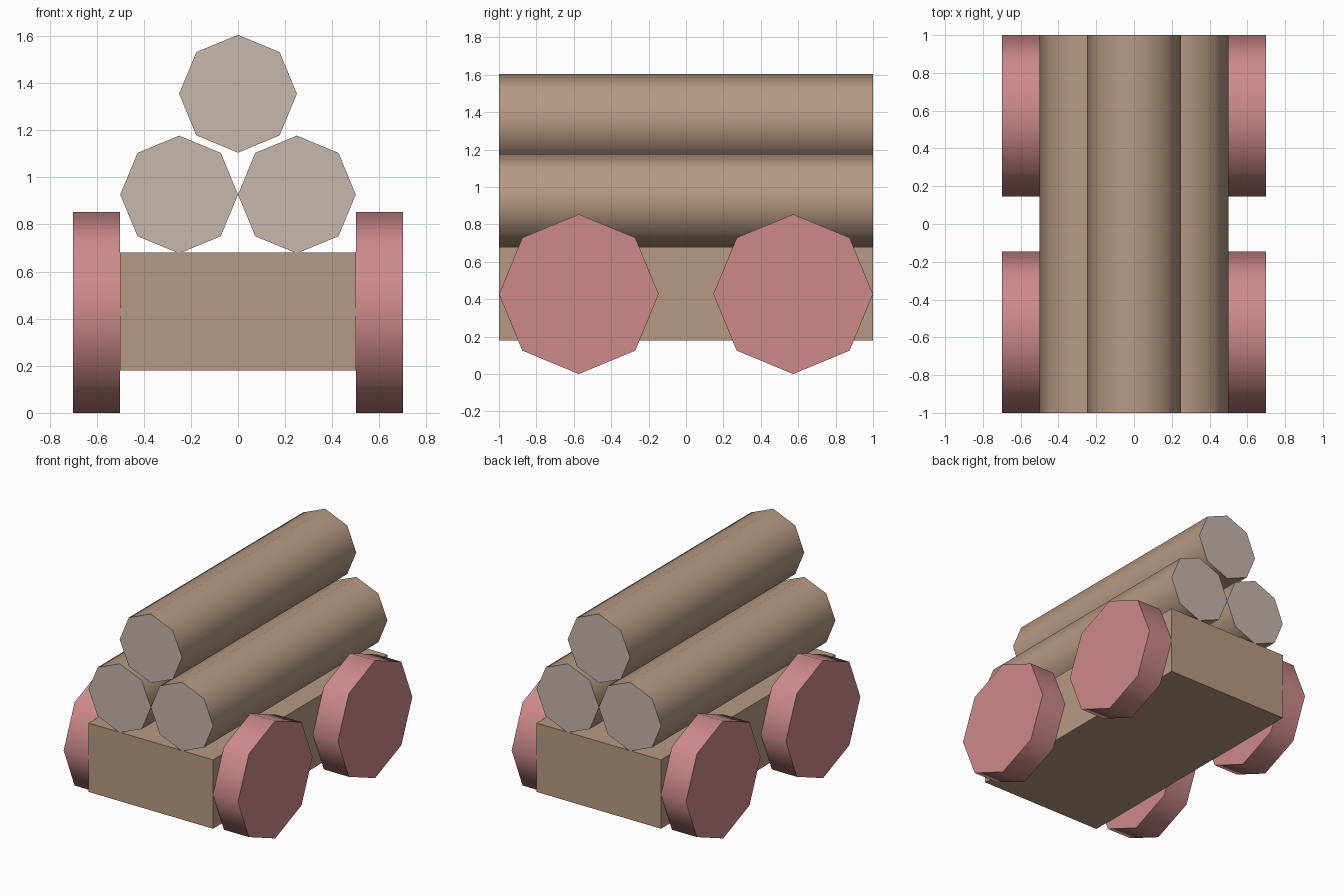
import bpy
from math import radians

cube = bpy.data.objects.get("Cube")
if cube:
    bpy.data.objects.remove(cube, do_unlink=True)


def material(name, rgb):
    mat = bpy.data.materials.new(name)
    mat.use_nodes = True
    mat.diffuse_color = (*rgb, 1)
    mat.node_tree.nodes["Principled BSDF"].inputs["Base Color"].default_value = (*rgb, 1)
    return mat


bark = material("brown wood", (0.468, 0.323, 0.227))
cut_wood = material("pale cut wood", (0.565, 0.474, 0.413))
wheel_red = material("dusty red", (0.610, 0.254, 0.254))


def octagon_cylinder(name, radius, depth, location, rotation, side, cap):
    """Eight-sided cylinder with smooth sides and flat ends."""
    bpy.ops.mesh.primitive_cylinder_add(vertices=8, radius=radius, depth=depth,
                                        location=location, rotation=rotation)
    obj = bpy.context.object
    obj.name = name
    obj.data.materials.append(side)
    obj.data.materials.append(cap)
    for face in obj.data.polygons:
        face.material_index = int(abs(face.normal.z) > 0.5)
    bpy.ops.object.shade_smooth_by_angle(angle=radians(60))
    return obj


# Cart bed
bpy.ops.mesh.primitive_cube_add(size=1, location=(0, 0, 0.43))
bed = bpy.context.object
bed.name = "cart_bed"
bed.scale = (1, 2, 0.5)
bed.data.materials.append(bark)

# Stacked logs
for name, x, z in (("left_log", 0.25, 0.927), ("right_log", -0.25, 0.927), ("top_log", 0, 1.355)):
    octagon_cylinder(name, 0.25, 2, (x, 0, z), (radians(90), 0, 0), bark, cut_wood)

# Wheels
R = 0.427
for side, sx in (("left", 1), ("right", -1)):
    for end, sy in (("front", -1), ("back", 1)):
        octagon_cylinder(f"{end}_{side}_wheel", R, 0.2, (sx * 0.6, sy * (1 - R), R),
                         (0, radians(90), 0), wheel_red, wheel_red)
